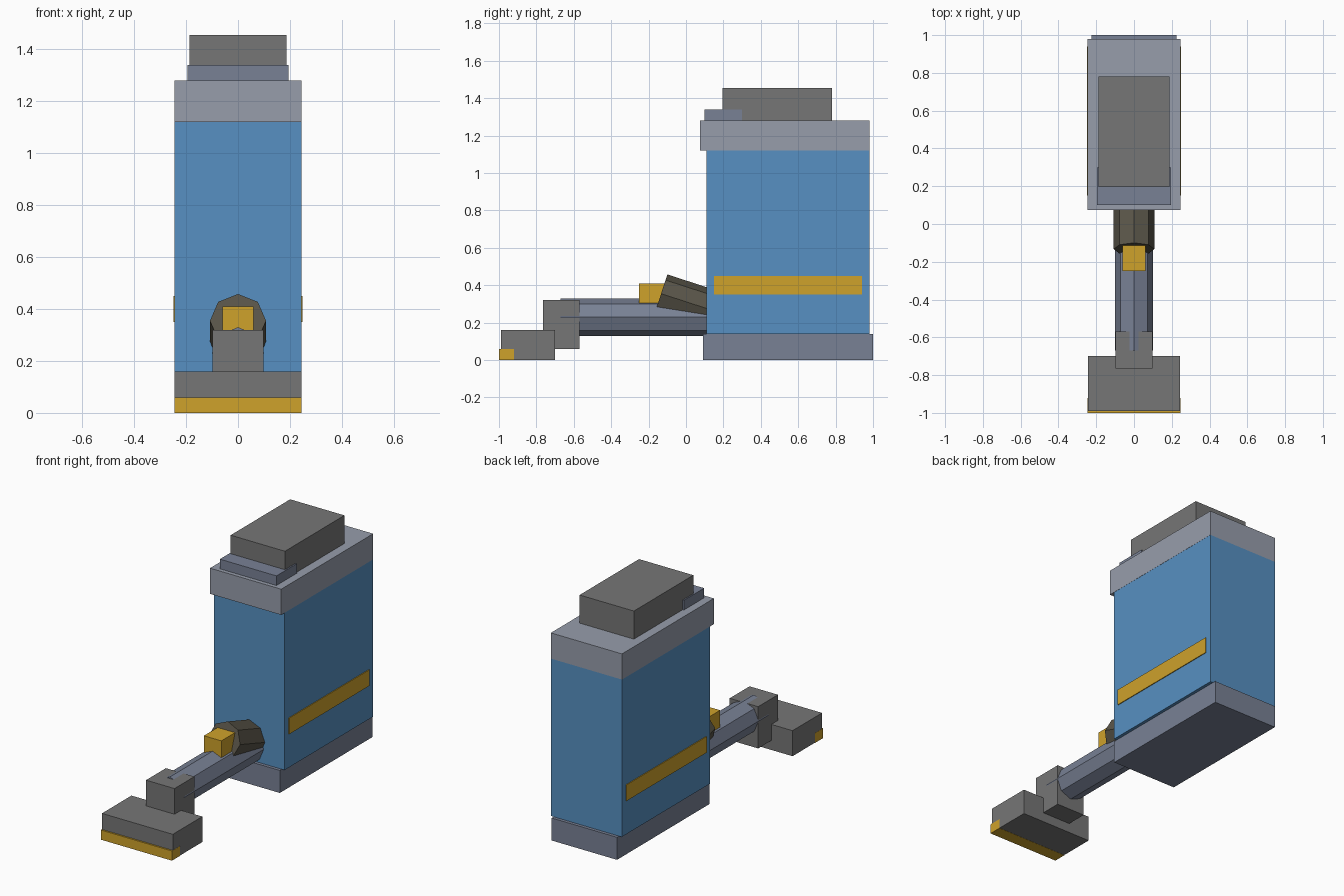
import bpy, math
from mathutils import Vector

if "Cube" in bpy.data.objects:
    bpy.data.objects.remove(bpy.data.objects["Cube"])


def material(name, rgb):
    m = bpy.data.materials.new(name)
    m.diffuse_color = (*rgb, 1)
    m.use_nodes = True
    m.node_tree.nodes["Principled BSDF"].inputs["Base Color"].default_value = m.diffuse_color
    return m


BLUE = material("blue", (0.095, 0.28, 0.54))
PALE = material("pale_grey", (0.31, 0.34, 0.41))
SLATE = material("slate", (0.19, 0.22, 0.30))
GREY = material("mid_grey", (0.18, 0.18, 0.18))
DARK = material("dark_brown", (0.10, 0.09, 0.065))
GOLD = material("gold", (0.62, 0.36, 0.024))


def box(name, x, y, z, mat):
    """Box from (min, max) ranges on each axis."""
    r = (x, y, z)
    bpy.ops.mesh.primitive_cube_add(size=1, location=[(a + b) / 2 for a, b in r])
    o = bpy.context.object
    o.name = name
    o.scale = [b - a for a, b in r]
    bpy.ops.object.transform_apply(location=False, rotation=False, scale=True)
    o.data.materials.append(mat)
    return o


def octagon_tube(name, start, length, radius, tilt, mat):
    """Eight-sided tube running towards +y, falling by the tilt, one edge on top."""
    axis = Vector((0, math.cos(tilt), -math.sin(tilt)))
    bpy.ops.mesh.primitive_cylinder_add(
        vertices=8, radius=radius, depth=length,
        location=Vector(start) + axis * length / 2,
        rotation=(-math.pi / 2 - tilt, 0, 0))
    o = bpy.context.object
    o.name = name
    o.data.materials.append(mat)
    return o


# Upright housing
box("base", (-0.225, 0.225), (0.09, 1.0), (0, 0.14), SLATE)
box("body", (-0.244, 0.244), (0.11, 0.98), (0.14, 1.12), BLUE)
box("cap", (-0.245, 0.245), (0.075, 0.98), (1.12, 1.28), PALE)
box("top_plate", (-0.195, 0.195), (0.10, 0.30), (1.28, 1.34), SLATE)
box("top_block", (-0.187, 0.187), (0.195, 0.78), (1.28, 1.455), GREY)

# Side stripes
for side, s in (("left", -1), ("right", 1)):
    box("stripe_" + side, sorted((s * 0.235, s * 0.249)), (0.15, 0.94), (0.35, 0.45), GOLD)

# Pipe, angled collar and its button
octagon_tube("pipe", (0, -0.67, 0.23), 0.83, 0.10, 0, SLATE)
octagon_tube("collar", (0, -0.133, 0.355), 0.32, 0.108, math.radians(18), DARK)
box("button", (-0.06, 0.06), (-0.25, -0.09), (0.29, 0.41), GOLD)

# Floor head
box("neck", (-0.098, 0.098), (-0.765, -0.57), (0.06, 0.32), GREY)
box("floor_head", (-0.244, 0.244), (-0.99, -0.70), (0.001, 0.16), GREY)
box("front_lip", (-0.245, 0.245), (-1.0, -0.92), (0, 0.06), GOLD)
